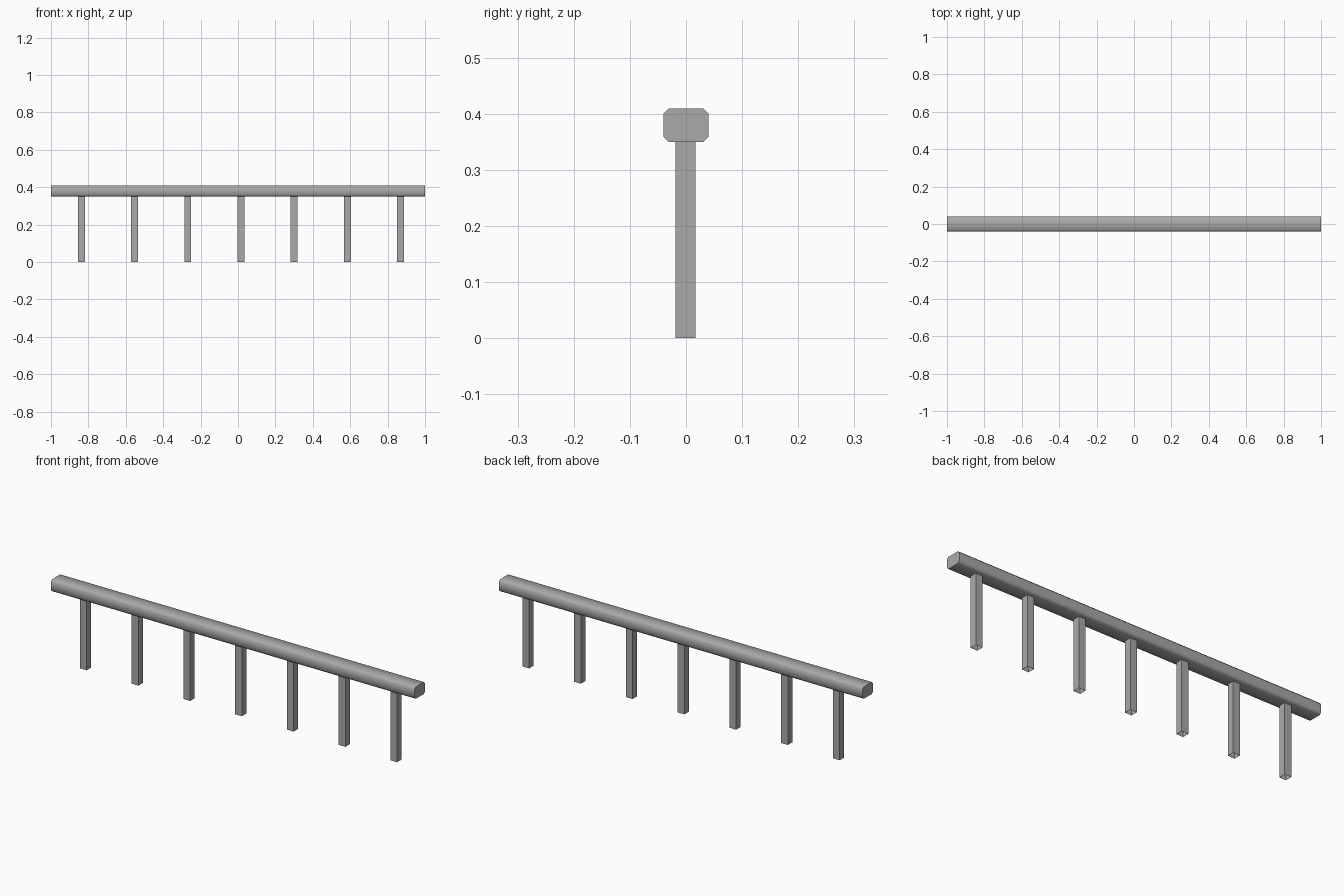
import bpy
import bmesh
import math

cube = bpy.data.objects.get("Cube")
if cube:
    bpy.data.objects.remove(cube, do_unlink=True)

# Single plain grey
GREY = (0.4, 0.4, 0.4, 1.0)
mat = bpy.data.materials.new("plain_grey")
mat.use_nodes = True
mat.diffuse_color = GREY
mat.node_tree.nodes["Principled BSDF"].inputs["Base Color"].default_value = GREY


def make_object(name, bm):
    mesh = bpy.data.meshes.new(name)
    bm.normal_update()
    bm.to_mesh(mesh)
    bm.free()
    mesh.materials.append(mat)
    obj = bpy.data.objects.new(name, mesh)
    bpy.context.collection.objects.link(obj)
    return obj


def box(size, center):
    bm = bmesh.new()
    bmesh.ops.create_cube(bm, size=1)
    bmesh.ops.scale(bm, vec=size, verts=bm.verts)
    bmesh.ops.translate(bm, vec=center, verts=bm.verts)
    return bm


RAIL_BOTTOM, RAIL_TOP = 0.35, 0.409

# Top rail: long bar with its four lengthwise edges chamfered
bm = box((2, 0.081, RAIL_TOP - RAIL_BOTTOM), (0, 0, (RAIL_BOTTOM + RAIL_TOP) / 2))
long_edges = [e for e in bm.edges if abs(e.verts[0].co.x - e.verts[1].co.x) > 1]
bmesh.ops.bevel(bm, geom=long_edges, offset=0.009, segments=1, affect='EDGES')
rail = make_object("top_rail", bm)
bpy.ops.object.select_all(action='DESELECT')
rail.select_set(True)
bpy.context.view_layer.objects.active = rail
bpy.ops.object.shade_smooth_by_angle(angle=math.radians(60))

# Seven square posts, hollow with open ends
for i in range(7):
    x = 0.016 + (i - 3) * 0.2845
    bm = box((0.037, 0.035, RAIL_BOTTOM), (x, -0.001, RAIL_BOTTOM / 2))
    bm.normal_update()
    ends = [f for f in bm.faces if abs(f.normal.z) > 0.9]
    bmesh.ops.delete(bm, geom=ends, context='FACES_ONLY')
    make_object(f"post_{i + 1}", bm)
